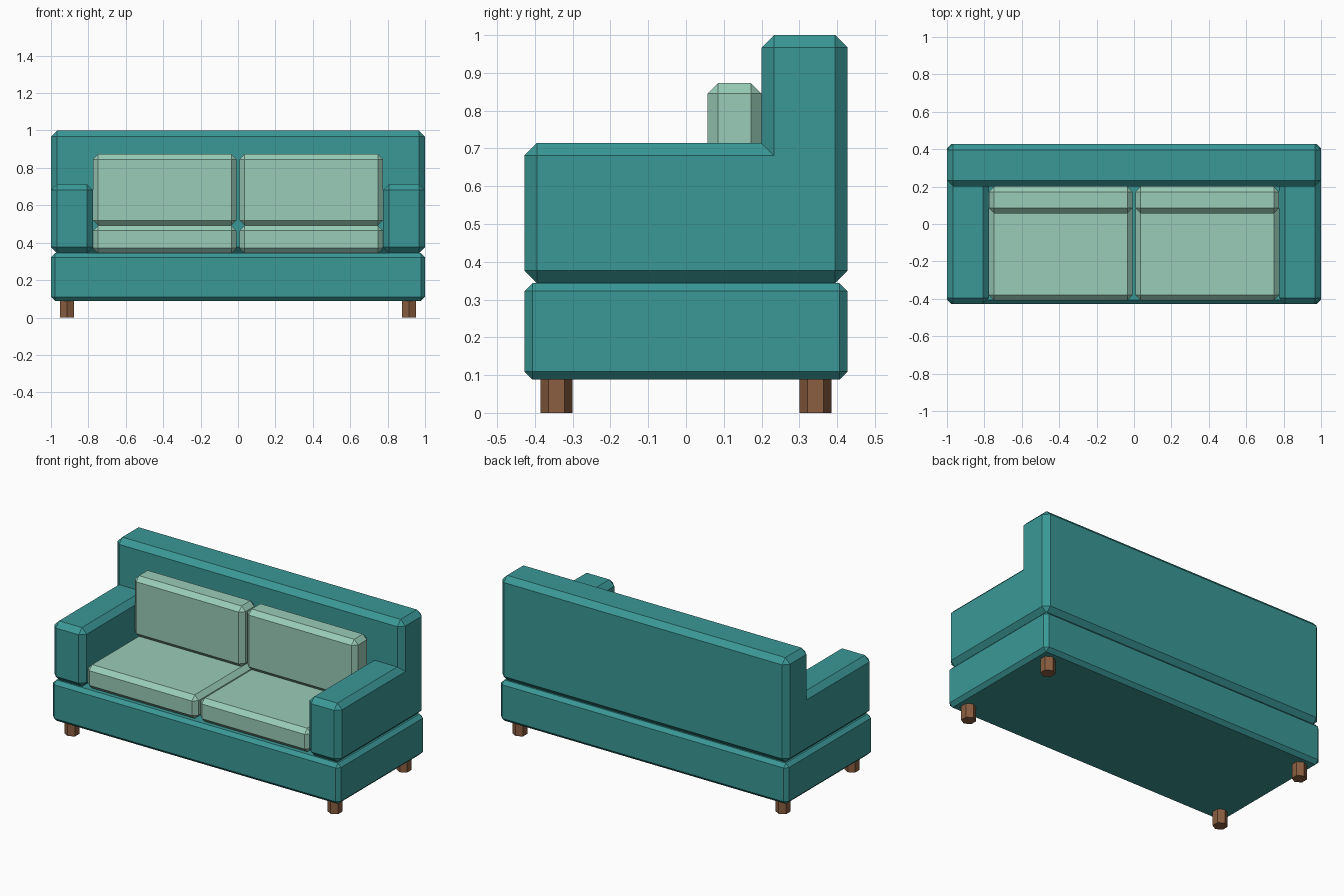
import bpy, bmesh, math

if "Cube" in bpy.data.objects:
    bpy.data.objects.remove(bpy.data.objects["Cube"])


def srgb(r, g, b):
    def lin(c):
        c /= 255
        return c / 12.92 if c <= 0.04045 else ((c + 0.055) / 1.055) ** 2.4
    return (lin(r), lin(g), lin(b), 1.0)


def material(name, rgb):
    m = bpy.data.materials.new(name)
    m.diffuse_color = srgb(*rgb)
    m.use_nodes = True
    m.node_tree.nodes["Principled BSDF"].inputs["Base Color"].default_value = m.diffuse_color
    return m


TEAL = material("teal fabric", (58, 152, 150))
MINT = material("mint cushion", (154, 204, 184))
WOOD = material("brown wood", (138, 94, 64))


def add_object(name, bm, mat):
    bmesh.ops.recalc_face_normals(bm, faces=bm.faces)
    mesh = bpy.data.meshes.new(name)
    bm.to_mesh(mesh)
    bm.free()
    mesh.materials.append(mat)
    obj = bpy.data.objects.new(name, mesh)
    bpy.context.collection.objects.link(obj)
    return obj


def chamfered_box(name, x, y, z, chamfer, mat):
    """Box between the given (min, max) ranges with all edges chamfered."""
    bm = bmesh.new()
    bmesh.ops.create_cube(bm, size=1)
    for v in bm.verts:
        for i, (lo, hi) in enumerate((x, y, z)):
            v.co[i] = lo if v.co[i] < 0 else hi
    bmesh.ops.bevel(bm, geom=bm.edges[:], offset=chamfer, offset_type='OFFSET',
                    segments=1, profile=0.5, affect='EDGES')
    return add_object(name, bm, mat)


def hex_leg(name, cx, cy, radius, top):
    """Six-sided post with corners pointing along y."""
    bm = bmesh.new()
    ring = [bm.verts.new((cx + radius * math.sin(k * math.pi / 3),
                          cy + radius * math.cos(k * math.pi / 3), 0)) for k in range(6)]
    bottom = bm.faces.new(ring)
    ext = bmesh.ops.extrude_face_region(bm, geom=[bottom], use_keep_orig=True)
    for v in ext["geom"]:
        if isinstance(v, bmesh.types.BMVert):
            v.co.z = top
    return add_object(name, bm, WOOD)


def span(side, a, b):
    return tuple(sorted((side * a, side * b)))


# Base plinth and backrest
chamfered_box("base", (-1, 1), (-0.428, 0.428), (0.088, 0.344), 0.022, TEAL)
chamfered_box("backrest", (-1, 1), (0.2, 0.428), (0.344, 1.0), 0.033, TEAL)

for side, label in ((-1, "left"), (1, "right")):
    # Armrest, its rear end buried in the backrest
    chamfered_box(label + "_armrest", span(side, 0.775, 1), (-0.428, 0.3),
                  (0.344, 0.714), 0.033, TEAL)
    # Seat and back cushions
    chamfered_box(label + "_seat_cushion", span(side, 0.007, 0.776), (-0.408, 0.2),
                  (0.344, 0.492), 0.028, MINT)
    chamfered_box(label + "_back_cushion", span(side, 0.007, 0.776), (0.057, 0.2),
                  (0.492, 0.873), 0.028, MINT)
    # Legs
    for cy, end in ((-0.343, "front"), (0.343, "back")):
        hex_leg(f"{label}_{end}_leg", side * 0.914, cy, 0.0425, 0.089)
